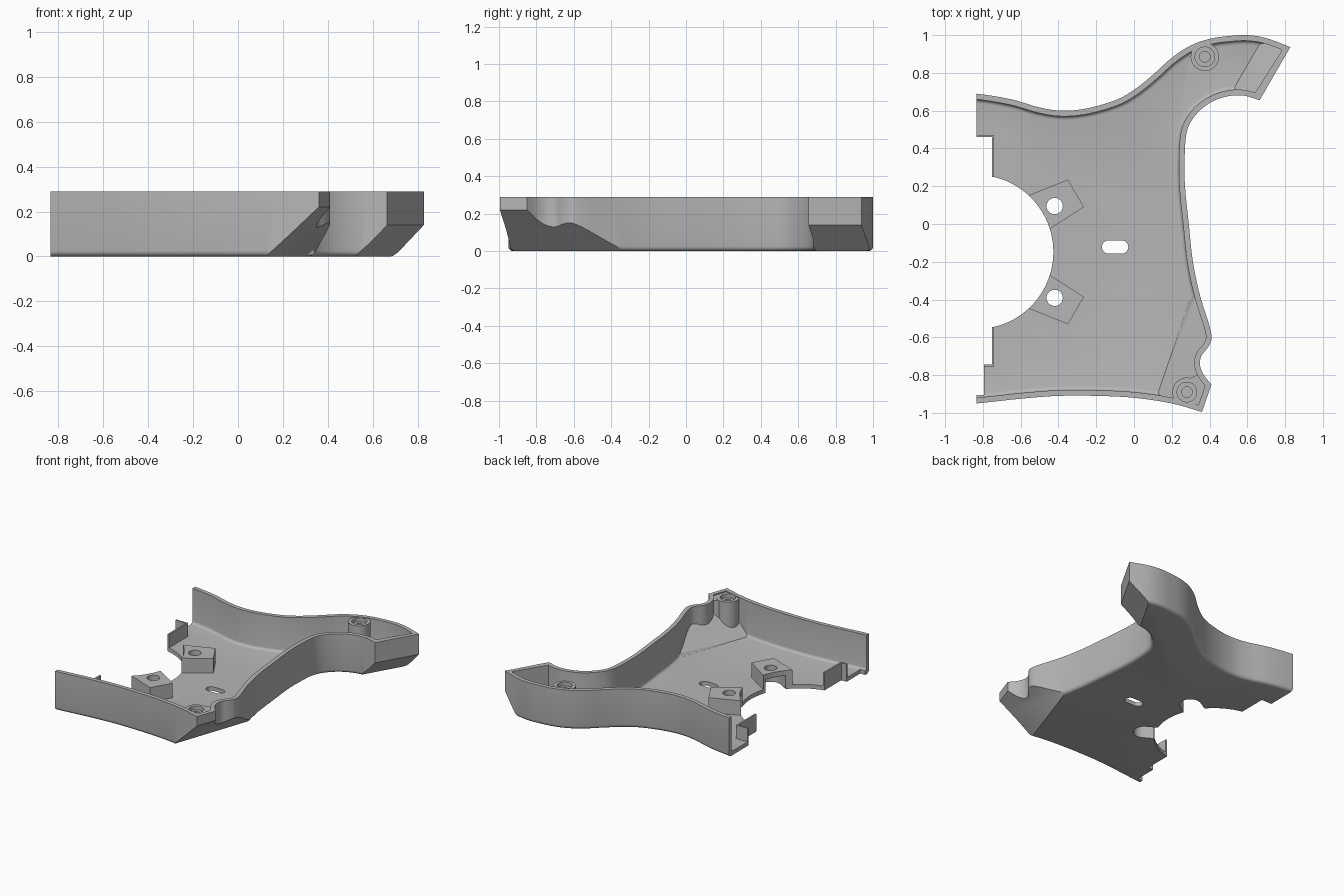
import bpy, bmesh, math
from mathutils import Vector

cube = bpy.data.objects.get("Cube")
if cube:
    bpy.data.objects.remove(cube, do_unlink=True)

grey = bpy.data.materials.new("plain grey")
grey.use_nodes = True
GREY = (0.47, 0.47, 0.47, 1)
grey.diffuse_color = GREY
grey.node_tree.nodes["Principled BSDF"].inputs["Base Color"].default_value = GREY

RIM, WALL, FLOOR, LEFT = 0.29, 0.03, 0.03, -0.835


def smooth_path(points, steps=5):
    """Smooth curve through the points."""
    p = [Vector(q) for q in points]
    p = [2 * p[0] - p[1]] + p + [2 * p[-1] - p[-2]]
    out = []
    for a, b, c, d in zip(p, p[1:], p[2:], p[3:]):
        for i in range(steps):
            t = i / steps
            out.append(0.5 * (2 * b + (c - a) * t + (2 * a - 5 * b + 4 * c - d) * t * t
                              + (3 * b - a - 3 * c + d) * t ** 3))
    return out + [p[-2]]


def gap(p, a, b):
    """Distance from a point to a segment."""
    ab = b - a
    t = max(0, min(1, (p - a).dot(ab) / ab.length_squared))
    return (p - a - ab * t).length


def inset(poly, dist):
    """Mitred inward offset; points that would overlap at corners collapse together."""
    out, good = [], []
    n = len(poly)
    for i, p in enumerate(poly):
        e1 = (p - poly[i - 1]).normalized()
        e2 = (poly[(i + 1) % n] - p).normalized()
        n1, n2 = Vector((-e1.y, e1.x)), Vector((-e2.y, e2.x))
        q = p + (n1 + n2) * dist / (1 + n1.dot(n2))
        out.append(q)
        good.append(all(gap(q, poly[j - 1], poly[j]) >= dist * 0.995 for j in range(n)))
    result = list(out)
    for i in range(n):
        if not good[i]:
            lo, hi = i, i
            while not good[lo % n]:
                lo -= 1
            while not good[hi % n]:
                hi += 1
            result[i] = (out[lo % n] + out[hi % n]) / 2
    return result


def loft(name, rings):
    """Closed solid through rings of equal length, bottom first."""
    bm = bmesh.new()
    loops = [[bm.verts.new(v) for v in ring] for ring in rings]
    n = len(loops[0])
    for lo, hi in zip(loops, loops[1:]):
        for i in range(n):
            j = (i + 1) % n
            bm.faces.new((lo[i], lo[j], hi[j], hi[i]))
    bm.faces.new(loops[0][::-1])
    bm.faces.new(loops[-1])
    bmesh.ops.remove_doubles(bm, verts=bm.verts, dist=1e-5)
    bmesh.ops.recalc_face_normals(bm, faces=bm.faces)
    mesh = bpy.data.meshes.new(name)
    bm.to_mesh(mesh)
    bm.free()
    mesh.materials.append(grey)
    obj = bpy.data.objects.new(name, mesh)
    bpy.context.collection.objects.link(obj)
    return obj


def prism(name, poly, z0, z1):
    return loft(name, [[(p[0], p[1], z) for p in poly] for z in (z0, z1)])


def box(name, x0, x1, y0, y1, z0, z1):
    return prism(name, [(x0, y0), (x1, y0), (x1, y1), (x0, y1)], z0, z1)


def arc(x, y, r, start=0, sweep=360, n=40):
    count = n if sweep == 360 else n + 1
    angles = [math.radians(start + sweep * i / n) for i in range(count)]
    return [(x + r * math.cos(a), y + r * math.sin(a)) for a in angles]


def combine(target, other, operation="DIFFERENCE"):
    mod = target.modifiers.new("combine", "BOOLEAN")
    mod.operation, mod.object, mod.solver = operation, other, "EXACT"
    mod.use_self = True
    bpy.context.view_layer.objects.active = target
    bpy.ops.object.modifier_apply(modifier=mod.name)
    bpy.data.objects.remove(other, do_unlink=True)


def rounded_prism(name, start, z0, z1, r):
    """Prism of the outline inset by start, with a rounded bottom edge."""
    rings = []
    for i in range(5):
        a = math.pi / 2 * i / 4
        ring = inset(outline, start + r * (1 - math.sin(a)))
        rings.append([(p.x, p.y, z0 + r * (1 - math.cos(a))) for p in ring])
    rings.append([(x, y, z1) for x, y, z in rings[-1]])
    return loft(name, rings)


def cut_slopes(target, lift):
    """Slice off the sloped undersides at the front corner and wing tip."""
    def slope(x, y):
        return 0.13 + 0.86 * (x - 0.35) - 0.296 * (y + 0.72) + lift
    base = [(-0.3, -1.3), (0.8, -1.3), (0.8, 0.2), (-0.3, 0.2)]
    combine(target, loft("corner_cutter", [[(x, y, -1) for x, y in base],
                                           [(x, y, slope(x, y)) for x, y in base]]))
    mid, along, out = Vector((0.747, 0.796)), Vector((0.5, 0.866)), Vector((0.866, -0.5))
    rings = []
    for t in (-0.4, 0.4):
        ring = []
        for d, z in ((-0.25, -0.11), (0.15, -0.11), (0.15, 0.29)):
            p = mid + along * t + out * d
            ring.append((p.x, p.y, z + lift))
        rings.append(ring)
    combine(target, loft("tip_cutter", rings))


# Outline, counter-clockwise; the left end is overlong and trimmed later
front = smooth_path([(-1.1, -0.97), (-0.835, -0.95), (-0.6, -0.925), (-0.4, -0.91), (-0.2, -0.91),
                     (0, -0.92), (0.2, -0.95), (0.36, -0.995)])
side = smooth_path([(0.41, -0.85), (0.37, -0.8), (0.35, -0.75), (0.356, -0.7), (0.39, -0.655),
                    (0.41, -0.61), (0.4, -0.54), (0.35, -0.38), (0.312, -0.2), (0.29, 0),
                    (0.27, 0.2), (0.268, 0.35), (0.28, 0.49), (0.325, 0.575), (0.4, 0.64),
                    (0.49, 0.675), (0.58, 0.68), (0.665, 0.655)])
back = smooth_path([(0.828, 0.937), (0.7, 0.984), (0.6, 1.0), (0.5, 0.995), (0.4, 0.98),
                    (0.3, 0.945), (0.2, 0.88), (0.1, 0.79), (0, 0.71), (-0.1, 0.655),
                    (-0.25, 0.612), (-0.38, 0.6), (-0.5, 0.617), (-0.65, 0.66),
                    (-0.835, 0.69), (-1.1, 0.71)])
outline = front + side + back

# Hollow tray with sloped undersides
tray = rounded_prism("tray_shell", 0, 0, RIM, 0.025)
cavity = rounded_prism("cavity_cutter", WALL, FLOOR, 0.5, 0.02)
cut_slopes(cavity, 0.04)
combine(tray, cavity)

# Screw posts and solid front corner
combine(tray, prism("back_post", arc(0.375, 0.885, 0.075), 0.015, 0.283), "UNION")
combine(tray, prism("front_post", arc(0.28, -0.89, 0.077), 0.015, 0.283), "UNION")
combine(tray, prism("corner_fill", [(0.27, -0.955), (0.352, -0.98), (0.398, -0.85),
                                    (0.355, -0.79), (0.3, -0.815)], 0.015, 0.281), "UNION")

# Mounting blocks, mirrored about the round cutout
CX, CY = -0.835, -0.148
for s in (1, -1):
    block = [(-0.57, 0.147), (-0.35, 0.235), (-0.265, 0.09), (-0.475, -0.045)]
    block = [(x, CY + s * (y - CY)) for x, y in block]
    combine(tray, prism("mount_block", block, 0.015, 0.138), "UNION")
cut_slopes(tray, 0)

# Round cutout, stepped left edge and slot
combine(tray, prism("round_cutter", arc(CX, CY, 0.408, n=96), -0.1, 0.5))
combine(tray, box("end_cutter", -1.5, LEFT, -1.5, 1.5, -0.1, 0.5))
combine(tray, box("edge_cutter", -1.5, -0.752, -0.745, 0.46, -0.1, 0.5))
combine(tray, box("notch_cutter", -1.5, -0.795, -0.905, -0.74, -0.1, 0.5))
slot = arc(-0.065, -0.122, 0.035, -90, 180, 12) + arc(-0.135, -0.122, 0.035, 90, 180, 12)
combine(tray, prism("slot_cutter", slot, -0.1, 0.1))

# Block holes with U-shaped pockets beneath, open to the round cutout
for s in (1, -1):
    hx, hy = -0.42, CY + s * 0.243
    combine(tray, prism("hole_cutter", arc(hx, hy, 0.043), -0.1, 0.3))
    angle = math.degrees(math.atan2(hy - CY, hx - CX))
    pull = (Vector((CX, CY)) - Vector((hx, hy))).normalized() * 0.2
    pocket = arc(hx, hy, 0.075, angle - 90, 180, 20)
    pocket += [(pocket[-1][0] + pull.x, pocket[-1][1] + pull.y),
               (pocket[0][0] + pull.x, pocket[0][1] + pull.y)]
    combine(tray, prism("pocket_cutter", pocket, -0.1, 0.1))

# Blind stepped holes in the posts
for x, y in ((0.375, 0.885), (0.28, -0.89)):
    combine(tray, prism("bore_cutter", arc(x, y, 0.052), 0.255, 0.5))
    combine(tray, prism("screw_cutter", arc(x, y, 0.028), 0.15, 0.5))

# Thin lips on the left edge
LIP = 0.012
lips = [("back_lip", -0.752, -0.752 + LIP, 0.25, 0.46 + LIP),
        ("back_lip_return", LEFT, -0.752 + LIP, 0.46, 0.46 + LIP),
        ("front_lip", -0.752, -0.752 + LIP, -0.745 - LIP, -0.546),
        ("front_lip_return", -0.795, -0.752 + LIP, -0.745 - LIP, -0.745)]
for name, x0, x1, y0, y1 in lips:
    combine(tray, box(name, x0, x1, y0, y1, 0.005, 0.13), "UNION")

bpy.ops.object.select_all(action="DESELECT")
tray.select_set(True)
bpy.context.view_layer.objects.active = tray
bpy.ops.object.shade_smooth_by_angle(angle=math.radians(30))
